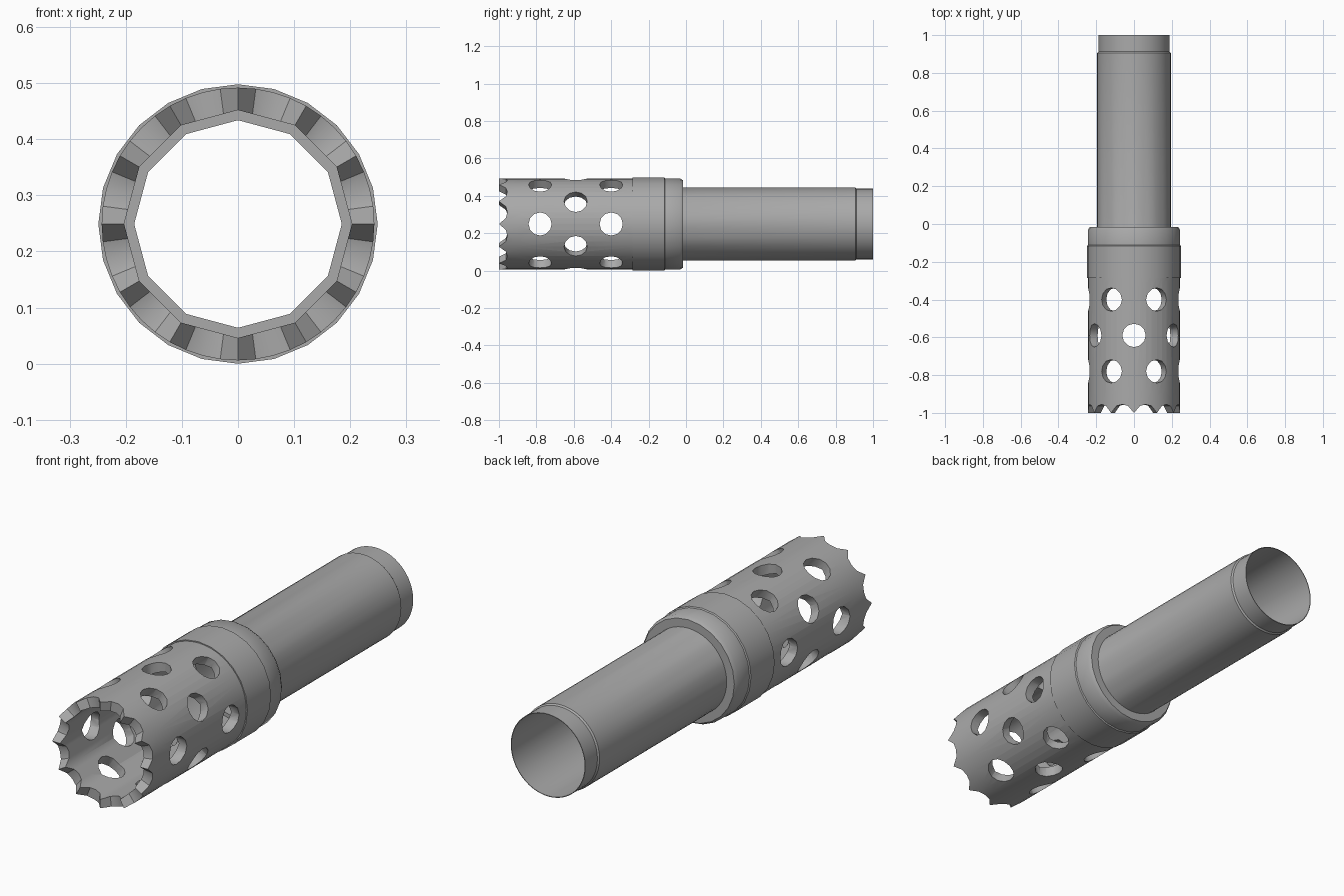
import bpy, bmesh, math
from mathutils import Matrix, Vector

cube = bpy.data.objects.get("Cube")
if cube:
    bpy.data.objects.remove(cube, do_unlink=True)

AXIS_Z = 0.249      # height of the bore axis
TEETH = 12
STEP = 2 * math.pi / TEETH

metal = bpy.data.materials.new("grey metal")
metal.use_nodes = True
GREY = (0.4, 0.4, 0.4, 1)
metal.diffuse_color = GREY
metal.node_tree.nodes["Principled BSDF"].inputs["Base Color"].default_value = GREY


def finish(bm, name):
    bmesh.ops.recalc_face_normals(bm, faces=bm.faces)
    mesh = bpy.data.meshes.new(name)
    bm.to_mesh(mesh)
    bm.free()
    obj = bpy.data.objects.new(name, mesh)
    bpy.context.collection.objects.link(obj)
    mesh.materials.append(metal)
    return obj


def facet(angle):
    """Radius factor that turns a circle into a twelve-sided bore."""
    return math.cos(STEP / 2) / math.cos(angle % STEP - STEP / 2)


def scallop(angle):
    """Depth of the rounded bites between the muzzle teeth."""
    half, depth = 0.064, 0.045
    r = (half ** 2 + depth ** 2) / (2 * depth)
    u = (angle % STEP) / STEP * 2 - 1
    return math.sqrt(r * r - (half * u) ** 2) - (r - depth)


def ring(name, profile, sides, toothed=False):
    """Revolve a closed profile of (y, radius, faceted) points."""
    bm = bmesh.new()
    loops = []
    for i in range(sides):
        a = 2 * math.pi * i / sides + 1e-7
        loop = []
        for y, r, faceted in profile:
            if faceted:
                r *= facet(a)
            if toothed and y == -1:
                y += scallop(a)
            loop.append(bm.verts.new((r * math.cos(a), y, AXIS_Z + r * math.sin(a))))
        loops.append(loop)
    count = len(profile)
    for i in range(sides):
        p, q = loops[i], loops[(i + 1) % sides]
        for j in range(count):
            k = (j + 1) % count
            bm.faces.new((p[j], p[k], q[k], q[j]))
    return finish(bm, name)


# Vented barrel with a toothed muzzle
barrel = ring("vented_barrel", [(-1, 0.243, False), (-0.9, 0.243, False),
                                (-0.28, 0.243, False), (-0.28, 0.203, True),
                                (-0.9, 0.203, True), (-1, 0.203, True)], 48, True)

# Radial plugs that punch three staggered rows of vents
bm = bmesh.new()
for row, y in enumerate((-0.78, -0.59, -0.4)):
    for i in range(6):
        a = math.radians(60 * i + 30 * (row % 2))
        way = Vector((math.cos(a), 0, math.sin(a)))
        place = Matrix.Translation(way * 0.24 + Vector((0, y, AXIS_Z)))
        turn = way.to_track_quat('Z', 'Y').to_matrix().to_4x4()
        bmesh.ops.create_cone(bm, cap_ends=True, segments=12, radius1=0.062,
                              radius2=0.062, depth=0.16, matrix=place @ turn)
plugs = finish(bm, "vent_cutter")
plugs.hide_render = True
cut = barrel.modifiers.new("vents", 'BOOLEAN')
cut.operation = 'DIFFERENCE'
cut.solver = 'EXACT'
cut.object = plugs
bpy.context.view_layer.objects.active = barrel
bpy.ops.object.modifier_apply(modifier=cut.name)
bpy.data.objects.remove(plugs, do_unlink=True)

# Stepped collar with a bevelled back edge
collar = ring("collar", [(-0.287, 0.203, True), (-0.287, 0.249, False),
                         (-0.116, 0.249, False), (-0.112, 0.244, False),
                         (-0.032, 0.244, False), (-0.016, 0.234, False),
                         (-0.016, 0.192, False), (-0.04, 0.192, False),
                         (-0.04, 0.203, True)], 24)

# Rear tube with a slimmer end and a twelve-sided throat
tube = ring("rear_tube", [(-0.045, 0.206, True), (-0.02, 0.195, False),
                          (0.905, 0.195, False), (0.912, 0.189, False),
                          (1, 0.189, False), (1, 0.186, False),
                          (0.05, 0.186, False), (-0.045, 0.185, True)], 48)

# Smooth walls, crisp edges
for obj in (barrel, collar, tube):
    bpy.ops.object.select_all(action='DESELECT')
    obj.select_set(True)
    bpy.context.view_layer.objects.active = obj
    bpy.ops.object.shade_smooth_by_angle(angle=math.radians(32))
